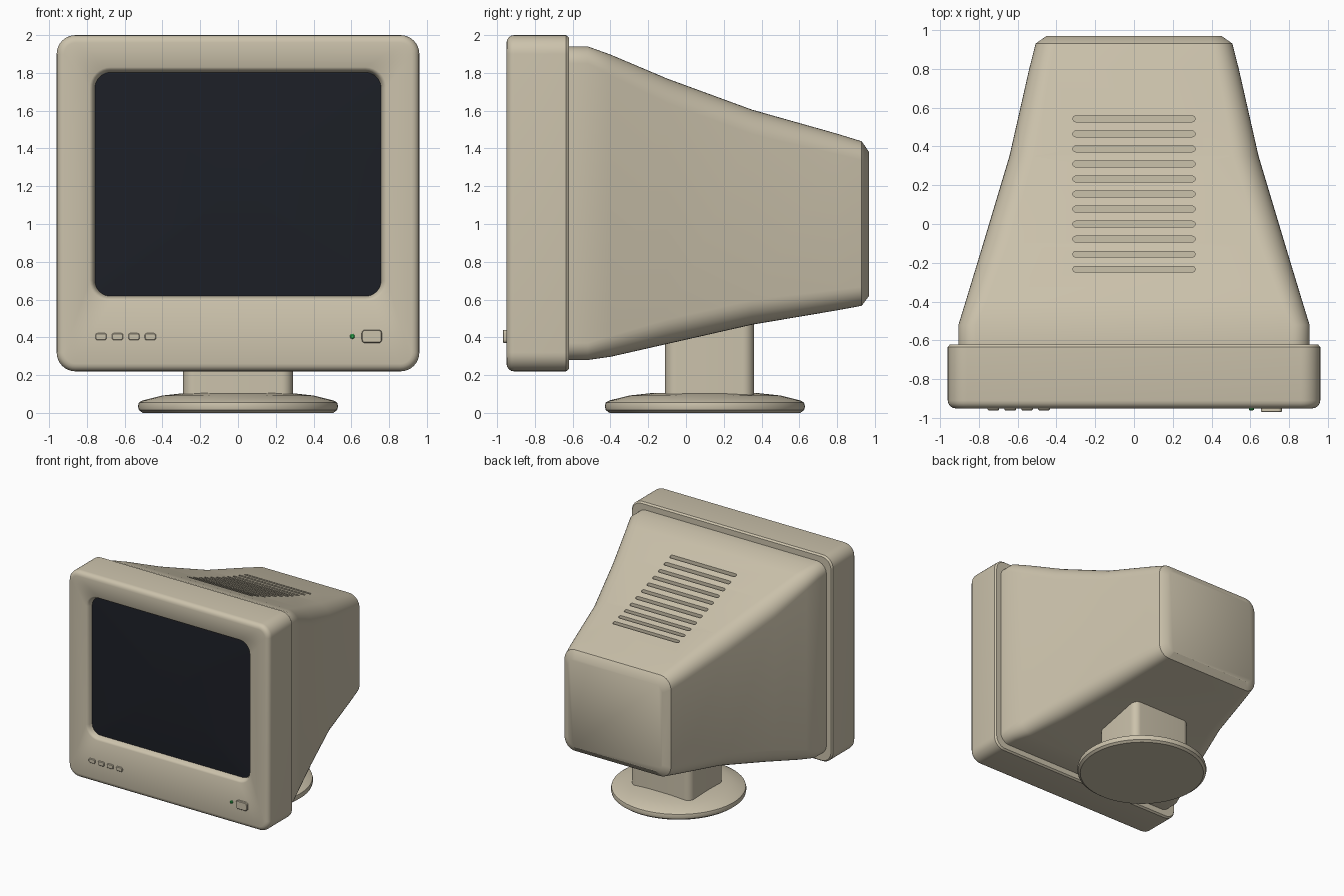
import bpy, bmesh, math
from math import cos, sin, pi
from mathutils import Vector

if "Cube" in bpy.data.objects:
    bpy.data.objects.remove(bpy.data.objects["Cube"])


def material(name, color):
    m = bpy.data.materials.new(name)
    m.diffuse_color = (*color, 1)
    m.use_nodes = True
    m.node_tree.nodes["Principled BSDF"].inputs["Base Color"].default_value = m.diffuse_color
    return m


beige = material("beige_plastic", (0.60, 0.54, 0.41))
glass = material("dark_glass", (0.012, 0.014, 0.020))
green = material("green_light", (0.03, 0.45, 0.08))


def rounded(x0, x1, b0, b1, r, n=8):
    """2D outline of a rounded rectangle."""
    pts = []
    for i, (cx, cb) in enumerate([(x1 - r, b1 - r), (x0 + r, b1 - r),
                                  (x0 + r, b0 + r), (x1 - r, b0 + r)]):
        for k in range(n + 1):
            a = pi / 2 * (i + k / n)
            pts.append((cx + r * cos(a), cb + r * sin(a)))
    return pts


def circle(cx, cb, r, n=64):
    return [(cx + r * cos(2 * pi * k / n), cb + r * sin(2 * pi * k / n)) for k in range(n)]


def along_y(y, outline):
    return [Vector((a, y, b)) for a, b in outline]


def along_z(z, outline):
    return [Vector((a, b, z)) for a, b in outline]


def loft(name, solids, mat=beige, angle=35):
    """Each solid is a list of rings, skinned and capped at both ends."""
    bm = bmesh.new()
    for rings in solids:
        loops = [[bm.verts.new(p) for p in ring] for ring in rings]
        for a, b in zip(loops, loops[1:]):
            for i in range(len(a)):
                j = (i + 1) % len(a)
                bm.faces.new((a[i], a[j], b[j], b[i]))
        bm.faces.new(loops[0][::-1])
        bm.faces.new(loops[-1])
    bmesh.ops.recalc_face_normals(bm, faces=bm.faces)
    me = bpy.data.meshes.new(name)
    bm.to_mesh(me)
    bm.free()
    ob = bpy.data.objects.new(name, me)
    bpy.context.collection.objects.link(ob)
    me.materials.append(mat)
    smooth(ob, angle)
    return ob


def smooth(ob, angle=35):
    bpy.ops.object.select_all(action='DESELECT')
    ob.select_set(True)
    bpy.context.view_layer.objects.active = ob
    bpy.ops.object.shade_smooth_by_angle(angle=math.radians(angle))


# Front bezel: back edge, outer wall, rounded front edge, recessed opening
def bezel_ring(y, inset):
    return along_y(y, rounded(-0.96 + inset, 0.96 - inset, 0.22 + inset, 2.0 - inset, 0.10 - inset))


def opening_ring(y, grow):
    return along_y(y, rounded(-0.755 - grow, 0.755 + grow, 0.62 - grow, 1.80 + grow, 0.08 + grow))


rings = [bezel_ring(-0.62, 0.012), bezel_ring(-0.635, 0)]
rings += [bezel_ring(-0.91 - 0.04 * sin(t * pi / 8), 0.04 * (1 - cos(t * pi / 8))) for t in range(5)]
rings += [opening_ring(-0.95, 0.03), opening_ring(-0.943, 0.018),
          opening_ring(-0.93, 0.010), opening_ring(-0.89, -0.002)]
loft("bezel", [rings])

# Screen glass, gently bulging
rings = []
for k in (1.0, 0.85, 0.65, 0.4, 0.15):
    w, h = 0.757 * k, 0.592 * k
    rings.append(along_y(-0.905 - 0.018 * (1 - k * k), rounded(-w, w, 1.21 - h, 1.21 + h, 0.08 * k)))
loft("screen", [[along_y(-0.88, rounded(-0.757, 0.757, 0.618, 1.802, 0.08))] + rings], glass)

# Tapering rear shell: y, half width, bottom, top, corner radius
sections = [(-0.64, 0.905, 0.28, 1.94, 0.09), (-0.52, 0.905, 0.28, 1.94, 0.09),
            (-0.40, 0.868, 0.297, 1.897, 0.11), (-0.10, 0.777, 0.365, 1.77, 0.13),
            (0.35, 0.642, 0.467, 1.605, 0.13), (0.80, 0.54, 0.543, 1.478, 0.11),
            (0.93, 0.507, 0.567, 1.438, 0.10), (0.97, 0.45, 0.62, 1.38, 0.07)]
shell = loft("rear_shell", [[along_y(y, rounded(-w, w, b, t, r)) for y, w, b, t, r in sections]])


def shell_top(y):
    for a, b in zip(sections, sections[1:]):
        if a[0] <= y <= b[0]:
            return a[3] + (b[3] - a[3]) * (y - a[0]) / (b[0] - a[0])


# Vent slots cut into the top of the shell
slots = []
for i in range(11):
    y = -0.233 + 0.0775 * i
    outline = rounded(-0.315, 0.315, y - 0.015, y + 0.015, 0.0145, 4)
    slots.append([along_z(shell_top(y) - 0.04, outline), along_z(2.1, outline)])
cutter = loft("vent_cutter", slots)
cutter.hide_render = True
mod = shell.modifiers.new("vents", 'BOOLEAN')
mod.operation = 'DIFFERENCE'
mod.solver = 'EXACT'
mod.object = cutter
bpy.context.view_layer.objects.active = shell
bpy.ops.object.modifier_apply(modifier="vents")
bpy.data.objects.remove(cutter)
smooth(shell)

# Stand: neck and round foot
neck = rounded(-0.29, 0.29, -0.11, 0.36, 0.06)
loft("stand_neck", [[along_z(0.08, neck), along_z(0.60, neck)]])
foot = [(0.505, 0.0), (0.525, 0.015), (0.53, 0.035), (0.525, 0.055),
        (0.505, 0.066), (0.40, 0.092), (0.28, 0.105)]
loft("stand_foot", [[along_z(z, circle(0, 0.10, r)) for r, z in foot]])


# Front controls
def button(name, x0, x1, z0, z1, front, r):
    e = 0.004
    full = rounded(x0, x1, z0, z1, r, 4)
    loft(name, [[along_y(-0.94, full), along_y(front + e, full),
                 along_y(front, rounded(x0 + e, x1 - e, z0 + e, z1 - e, r - e, 4))]])


for i in range(4):
    x = -0.725 + 0.087 * i
    button(f"menu_button_{i + 1}", x - 0.03, x + 0.03, 0.385, 0.422, -0.96, 0.012)
button("power_button", 0.655, 0.762, 0.37, 0.44, -0.97, 0.018)
loft("power_light", [[along_y(-0.94, circle(0.605, 0.405, 0.013, 16)),
                      along_y(-0.957, circle(0.605, 0.405, 0.013, 16)),
                      along_y(-0.961, circle(0.605, 0.405, 0.008, 16))]], green)
